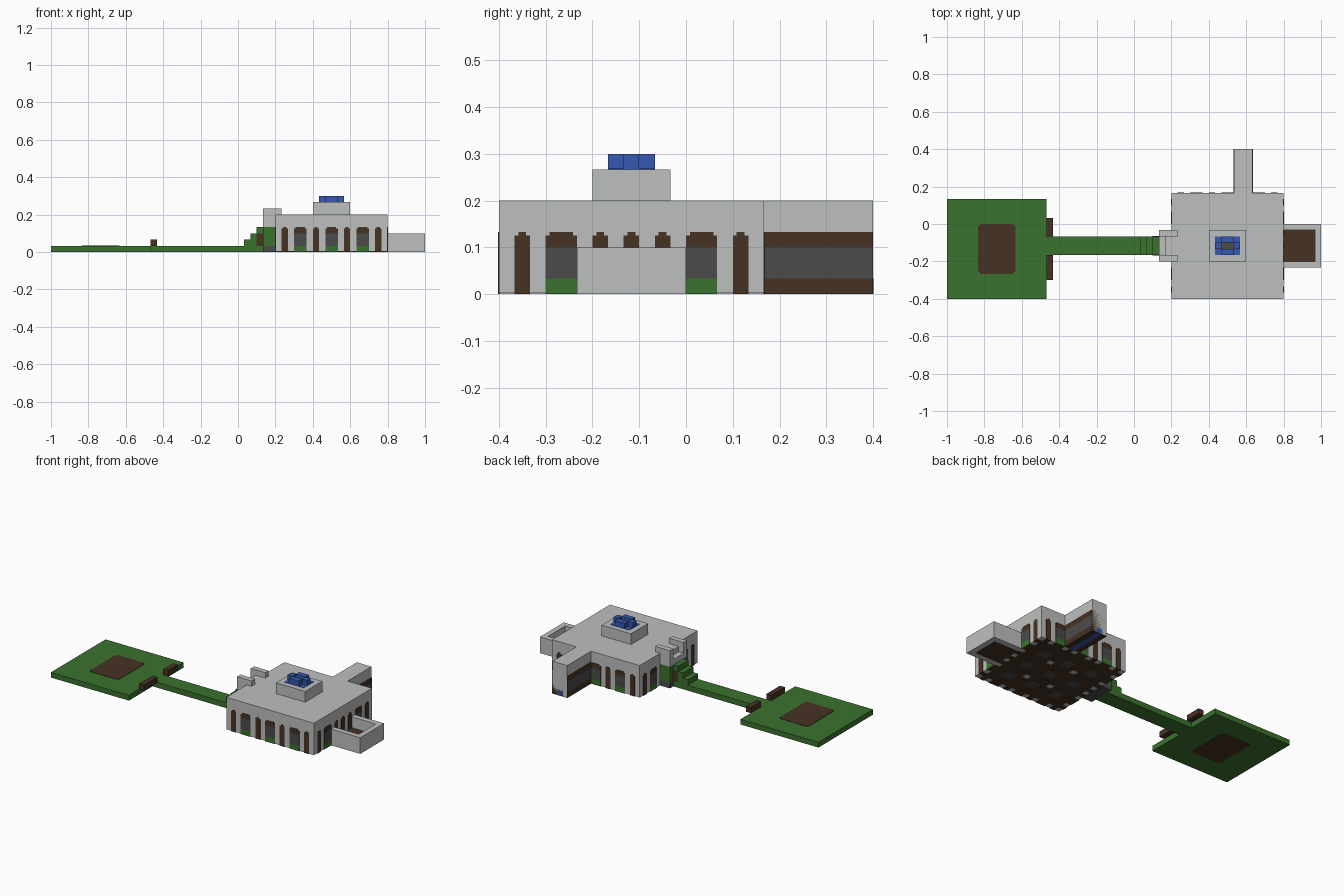
import bpy, bmesh
from mathutils import Vector

default_cube = bpy.data.objects.get("Cube")
if default_cube:
    bpy.data.objects.remove(default_cube, do_unlink=True)

UNIT = 1 / 30                      # one block
ORIGIN = Vector((-30, -12, 0))     # grid corner
THIN = 0.06                        # plate thickness in blocks


def linear(c):
    c /= 255
    return c / 12.92 if c < 0.04 else ((c + 0.055) / 1.055) ** 2.4


def material(name, *rgb):
    m = bpy.data.materials.new(name)
    m.use_nodes = True
    color = [linear(c) for c in rgb] + [1]
    m.diffuse_color = color
    m.node_tree.nodes["Principled BSDF"].inputs["Base Color"].default_value = color
    return m


stone = material("pale stone", 190, 192, 191)
grass = material("grass green", 59, 114, 46)
wood = material("dark wood", 70, 50, 35)
slate = material("dark slate", 75, 75, 75)
water = material("water blue", 54, 88, 178)


def blocks(name, mat, *boxes):
    """One object from boxes given as (x, y, z) pairs of low and high corners."""
    bm = bmesh.new()
    for low, high in boxes:
        low, high = Vector(low), Vector(high)
        verts = bmesh.ops.create_cube(bm, size=1)["verts"]
        for v in verts:
            for i in range(3):
                side = high[i] if v.co[i] > 0 else low[i]
                v.co[i] = (side + ORIGIN[i]) * UNIT
    mesh = bpy.data.meshes.new(name)
    bm.to_mesh(mesh)
    bm.free()
    mesh.materials.append(mat)
    obj = bpy.data.objects.new(name, mesh)
    bpy.context.scene.collection.objects.link(obj)
    return obj


# Lawn with a dirt patch through it
blocks("lawn", grass, ((0, 0, THIN / 2), (16, 16, 1)))
trim = 0.3
blocks("dirt_patch", wood,
       ((5 + trim, 4, 0), (11 - trim, 12, 1 + THIN)),
       ((5, 4 + trim, 0), (11, 12 - trim, 1 + THIN)))
blocks("benches", wood, ((16, 3, 1), (17, 7, 2)), ((16, 10, 1), (17, 13, 2)))

# Path and steps
blocks("path", grass, ((16, 7, 0), (34, 10, 1)))
blocks("path_steps", grass, *[((31 + i, 7, 1), (32 + i, 10, 2 + i)) for i in range(3)])
blocks("step_panels", wood, *[((33, y - THIN, 1), (34, y + THIN, 3)) for y in (7, 10)])

# Gate: footing, banks, upper steps and side walls
blocks("gate_footing", slate, ((34, 6, 0), (36, 11, 1)))
blocks("gate_bank", grass, ((34, 6, 1), (36, 11, 4)))
blocks("gate_steps", stone, ((34, 7, 4), (36, 10, 5)), ((35, 7, 5), (36, 10, 6)))
blocks("gate_walls", stone, *[((34, y, 4), (37, y + 1, 7)) for y in (6, 10)])

# Main hall
X0, X1, Y0, Y1 = 36, 54, 0, 17
blocks("hall", stone, ((X0, Y0, THIN), (X1, Y1, 6)))

front_narrow, front_wide = (37, 42, 47, 52), (39, 44, 49)
side_narrow, side_wide = (1, 6, 8, 10, 15), (3, 12)
panels = {wood: [], slate: [], grass: []}


def wall_plate(mat, axis, plane, a0, a1, z0, z1):
    """Plate on a wall at the plane; axis says which way the wall faces."""
    if axis == "y":
        box = ((a0, plane - THIN, z0), (a1, plane + THIN, z1))
    else:
        box = ((plane - THIN, a0, z0), (plane + THIN, a1, z1))
    panels[mat].append(box)


def arch_top(axis, plane, a, width, z):
    wall_plate(wood, axis, plane, a, a + width, z, 3.75)
    wall_plate(wood, axis, plane, a + 0.25, a + width - 0.25, 3.75, 4)


for axis, planes, narrow, wide in (("y", (Y0, Y1), front_narrow, front_wide),
                                   ("x", (X0, X1), side_narrow, side_wide)):
    for plane in planes:
        for a in narrow:
            hidden = (plane == Y1 and a == 47) or (plane == X0 and a in (6, 8, 10))
            if not hidden:
                arch_top(axis, plane, a, 1, 0)
        for a in wide:
            wall_plate(grass, axis, plane, a, a + 2, 0, 1)
            wall_plate(slate, axis, plane, a, a + 2, 1, 3)
            arch_top(axis, plane, a, 2, 3)

# Rear wing with banded walls
blocks("wing", stone, ((46, Y1, THIN), (49, 24, 6)))
for plane in (46, 49):
    for mat, z0, z1 in ((wood, 0, 1), (slate, 1, 3), (wood, 3, 4)):
        wall_plate(mat, "x", plane, Y1, 24, z0, z1)
wall_plate(wood, "y", 24 - THIN, 46, 49, 0, 4)
blocks("wing_channel", water,
       ((47, Y1, 0), (48, 24, THIN)),
       ((47, 24 - THIN, 0), (48, 24 + THIN / 2, 1)))
blocks("wing_floor", wood, ((46, Y1, THIN / 2), (49, 24, THIN)))

blocks("wood_panels", wood, *panels[wood])
blocks("slate_panels", slate, *panels[slate])
blocks("grass_panels", grass, *panels[grass])

# Underside floor with notches at the openings
floor = [((X0 + 1, Y0 + 1, THIN / 2), (X1 - 1, Y1 - 1, THIN))]
for cells, width in ((front_narrow, 1), (front_wide, 2)):
    floor += [((a, Y0, THIN / 2), (a + width, Y1, THIN)) for a in cells]
for cells, width in ((side_narrow, 1), (side_wide, 2)):
    floor += [((X0, a, THIN / 2), (X1, a + width, THIN)) for a in cells]
blocks("hall_floor", wood, *floor)
blocks("floor_tiles", slate,
       *[((x, y, 0), (x + 2, y + 2, THIN)) for x in front_wide for y in (3, 7.5, 12)])
blocks("floor_studs", stone,
       *[((x, y, 0), (x + 1, y + 1, THIN)) for x in (42, 47) for y in (5, 11)])

# Side balcony: three walls and a floor
blocks("balcony_walls", stone,
       ((X1, 5, 0), (60, 6, 3)), ((X1, 11, 0), (60, 12, 3)), ((59, 6, 0), (60, 11, 3)))
blocks("balcony_floor", wood, ((X1, 6, 0), (59, 11, 1)))

# Roof fountain
blocks("fountain_base", stone, ((42, 6, 6), (48, 11, 8)))
blocks("fountain_water", water,
       ((44, 7, 8), (46, 8, 9)), ((44, 9, 8), (46, 10, 9)),
       ((43, 8, 8), (44, 9, 9)), ((46, 8, 8), (47, 9, 9)))
blocks("fountain_corners", water,
       *[((x, y, 8), (x + 1, y + 1, 8 + THIN)) for x in (43, 46) for y in (7, 9)])
blocks("fountain_drain", slate, ((44, 8, 8), (46, 9, 8 + THIN)))
